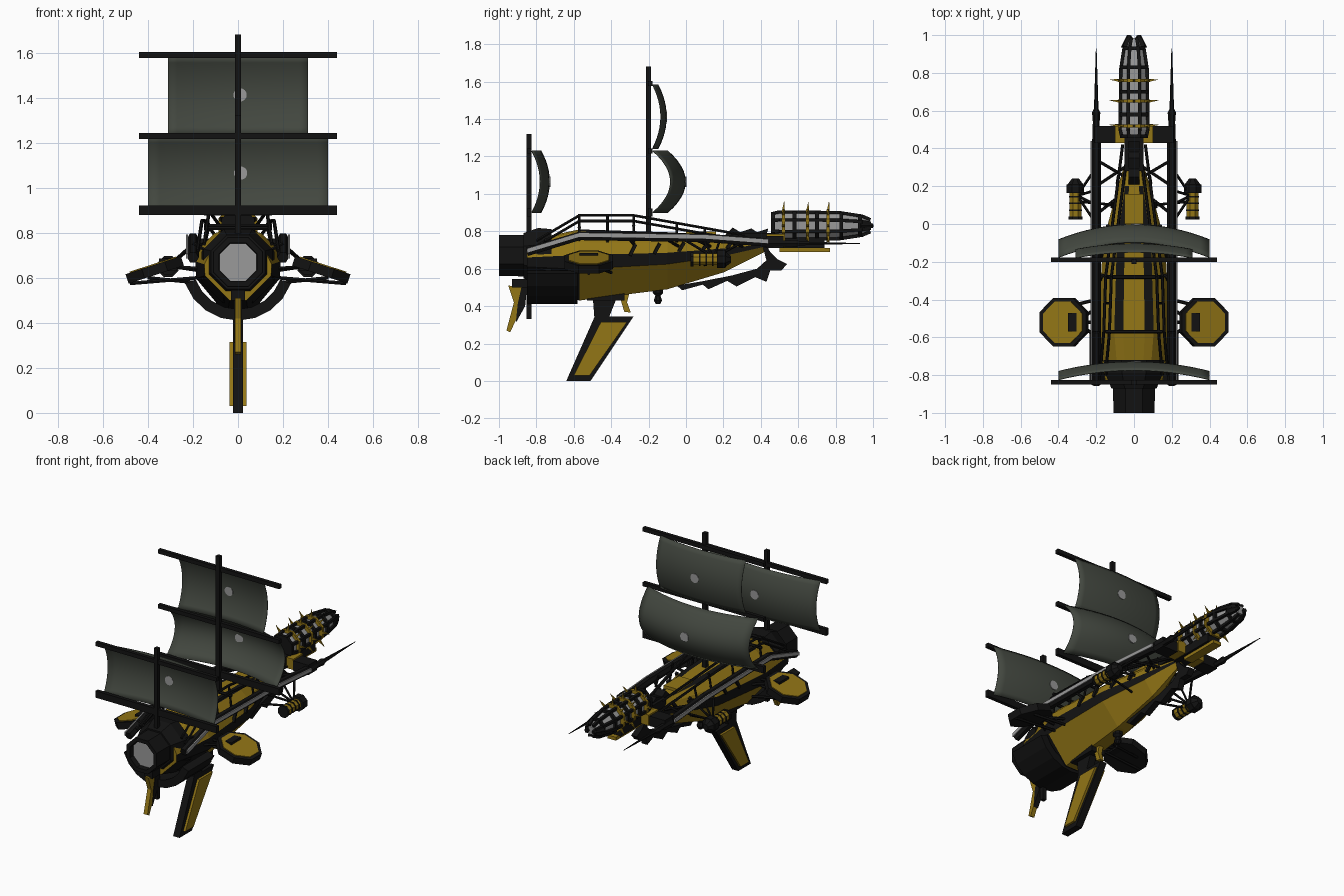
import bpy, bmesh, math
from mathutils import Vector, Matrix

if "Cube" in bpy.data.objects:
    bpy.data.objects.remove(bpy.data.objects["Cube"])

def material(name, c):
    m = bpy.data.materials.new(name)
    m.diffuse_color = (*c, 1)
    m.use_nodes = True
    m.node_tree.nodes["Principled BSDF"].inputs["Base Color"].default_value = m.diffuse_color
    return m

BLACK = material("black_iron", (0.006, 0.006, 0.006))
GOLD = material("dull_gold", (0.29, 0.18, 0.008))
GREY = material("pale_grey", (0.32, 0.32, 0.32))
SAIL = material("sail_green_grey", (0.055, 0.063, 0.05))

def finish(name, bm, *mats):
    bmesh.ops.recalc_face_normals(bm, faces=bm.faces)
    me = bpy.data.meshes.new(name)
    bm.to_mesh(me)
    bm.free()
    for m in mats:
        me.materials.append(m)
    ob = bpy.data.objects.new(name, me)
    bpy.context.collection.objects.link(ob)
    return ob

def seg(bm, a, b, r1, r2=None, n=6):
    a, b = Vector(a), Vector(b)
    q = (b - a).to_track_quat('Z', 'Y').to_matrix().to_4x4()
    q = Matrix.Translation((a + b) / 2) @ q @ Matrix.Rotation(math.pi / n, 4, 'Z')
    bmesh.ops.create_cone(bm, cap_ends=True, segments=n, radius1=r1,
                          radius2=r1 if r2 is None else r2, depth=(b - a).length, matrix=q)

def tube(name, pts, r, mat, n=6):
    """Rods along a path; r is one radius or one per point."""
    rs = r if isinstance(r, (list, tuple)) else [r] * len(pts)
    bm = bmesh.new()
    for i in range(len(pts) - 1):
        seg(bm, pts[i], pts[i + 1], rs[i], rs[i + 1], n)
    return finish(name, bm, mat)

def rods(name, pairs, r, mat, n=6):
    bm = bmesh.new()
    for a, b in pairs:
        seg(bm, a, b, r, n=n)
    return finish(name, bm, mat)

def prism(name, yz, x0, x1, mat):
    bm = bmesh.new()
    f = bm.faces.new([bm.verts.new((x0, y, z)) for y, z in yz])
    ext = bmesh.ops.extrude_face_region(bm, geom=[f])
    bmesh.ops.translate(bm, vec=(x1 - x0, 0, 0),
                        verts=[v for v in ext['geom'] if isinstance(v, bmesh.types.BMVert)])
    return finish(name, bm, mat)

def box(name, x0, x1, y0, y1, z0, z1, mat):
    return prism(name, [(y0, z0), (y1, z0), (y1, z1), (y0, z1)], x0, x1, mat)

def loft(name, rings, mats, rule=lambda i, j: 0, caps=True):
    bm = bmesh.new()
    vs = [[bm.verts.new(p) for p in r] for r in rings]
    n = len(vs[0])
    for i in range(len(vs) - 1):
        for j in range(n):
            k = (j + 1) % n
            bm.faces.new((vs[i][j], vs[i][k], vs[i + 1][k], vs[i + 1][j])).material_index = rule(i, j)
    if caps:
        bm.faces.new(vs[0])
        bm.faces.new(vs[-1])
    return finish(name, bm, *mats)

def ring(y, r, zc, n=8):
    return [(r * math.cos((k + .5) * 2 * math.pi / n), y, zc + r * math.sin((k + .5) * 2 * math.pi / n))
            for k in range(n)]

# ---- hull: lofted sections with gold and black strips
def section(y, w, bot, top):
    h = top - bot
    half = [(.3, top), (.55, top - .03 * h), (.85, bot + .82 * h), (1, bot + .64 * h),
            (.98, bot + .44 * h), (.25, bot)]
    half = [(u * w, z) for u, z in half]
    return [(x, y, z) for x, z in half] + [(-x, y, z) for x, z in reversed(half)]

def hull_rule(i, j):
    if i == 0:
        return 1 if j in (3, 4, 5, 6, 7) else 0
    return 1 if j in (0, 3, 7, 10) and not (i == 3 and j in (0, 10)) else 0

loft("hull", [section(-.85, .15, .50, .75), section(-.57, .19, .43, .81), section(-.1, .165, .49, .795),
              section(.2, .085, .58, .78), section(.44, .012, .70, .75)], [GOLD, BLACK], hull_rule)

# curved armour plate beneath the stern
def arc(y):
    out = []
    for r, ks in ((.25, range(9)), (.20, range(8, -1, -1))):
        out += [(r * math.cos(a), y, .66 + r * math.sin(a))
                for a in (math.radians(-160 + 17.5 * k) for k in ks)]
    return out
loft("belly_plate", [arc(-.85), arc(-.58)], [BLACK])

# ---- engine: open octagonal nozzle, collar and pale disc
loft("engine_nozzle", [ring(-.86, .09, .67), ring(-.86, .12, .67), ring(-1, .118, .67),
                       ring(-1, .092, .67), ring(-.93, .09, .67)], [BLACK])
loft("engine_disc", [ring(-.965, .09, .67), ring(-.94, .09, .67)], [GREY])
loft("engine_collar", [ring(-.87, .13, .67), ring(-.79, .165, .665), ring(-.72, .175, .65)], [BLACK])

# ---- mirrored side parts
for s, side in ((1, "right"), (-1, "left")):
    P = lambda x, y, z: (s * x, y, z)
    path = [(-.85, .69), (-.57, .775), (.1, .765), (.44, .74)]
    tube("side_rail_" + side, [P(.2, y, z) for y, z in path], .026, BLACK)
    prism("rail_plate_" + side, [(y, z - .005) for y, z in path] + [(y, z + .018) for y, z in reversed(path)],
          s * .222, s * .23, GREY)
    # upper pipes and their posts
    top = [(.15, -.8, .75), (.13, -.57, .885), (.12, -.28, .885), (.03, .42, .76)]
    tube("upper_pipe_" + side, [P(*p) for p in top], .008, BLACK)
    tube("lower_pipe_" + side, [P(x + .03, y, z - .03) for x, y, z in top], .008, BLACK)
    rods("pipe_posts_" + side, [(P(.13, y, z), P(.15, y, .74)) for y, z in
                                ((-.57, .885), (-.42, .885), (-.28, .885), (-.05, .845), (.1, .82))], .007, BLACK)
    # deck ribs and side armour
    rods("rail_struts_" + side, [(P(.2, y, .755), P(x, y + d, .72)) for y, x, d in
         ((-.75, .14, 0), (-.3, .16, .03), (-.1, .14, .06), (.05, .1, .08), (.2, .05, .1), (.34, .03, -.1))], .008, BLACK)
    for k in range(5):
        y = -.3 + k * .13
        w = .178 - .0006 * (k * 10) - .022 * max(0, k - 1)
        rods("side_tooth_%s_%d" % (side, k), [(P(w, y, .67 + .01 * k), P(w - .005, y + .03, .73 + .005 * k))], .012, BLACK, 4)
    # tilted octagonal side wing
    c, nrm = Vector(P(.37, -.52, .635)), Vector(P(.31, 0, .95)).normalized()
    tube("wing_disc_" + side, [c - nrm * .022, c + nrm * .022], .14, BLACK, 8)
    tube("wing_panel_" + side, [c + nrm * .02, c + nrm * .027], .118, GOLD, 8)
    rods("wing_struts_" + side, [(P(.16, y, .64), P(.31, -.52, .65)) for y in (-.62, -.52, -.42)] +
         [(P(.18, -.52, .6), P(.48, -.52, .575)), (P(.2, -.4, .58), P(.4, -.45, .6))], .009, BLACK)
    box("wing_joint_" + side, s * .27, s * .35, -.57, -.47, .63, .685, BLACK)
    # lantern
    tube("lantern_body_" + side, [P(.31, .04, .65), P(.31, .18, .65)], .034, GOLD, 8)
    for k, (a, b, r) in enumerate(((.025, .04, .04), (.07, .078, .038), (.105, .113, .038), (.14, .148, .038), (.165, .21, .05))):
        tube("lantern_band_%s_%d" % (side, k), [P(.31, a, .65), P(.31, b, .65)], r, BLACK, 8)
    tube("lantern_cap_" + side, [P(.31, .21, .65), P(.31, .24, .65)], [.045, .02], BLACK, 8)
    rods("lantern_struts_" + side, [(P(.2, y, z), P(.3, .15, .66)) for y, z in
                                    ((0, .75), (.1, .74), (.18, .75), (.3, .74))] +
         [(P(.1, .1, .62), P(.3, .12, .65))], .007, BLACK)
    # lance and bow yoke
    tube("lance_" + side, [P(.2, y, .735) for y in (.42, .54, .59, .61, .93)], [.022, .018, .022, .012, .002], BLACK)
    box("yoke_arm_" + side, s * .1, s * .21, .43, .52, .71, .775, BLACK)
    # fin panel plates
    prism("fin_panel_" + side, [(-.455, .315), (-.315, .315), (-.515, .03), (-.6, .03)], s * .02, s * .038, GOLD)

rods("deck_crossbars", [((-.15, y, z), (.15, y, z)) for y, z in ((-.57, .82), (-.57, .885), (-.28, .83))], .01, BLACK)
box("yoke_centre", -.1, .1, .43, .53, .715, .785, GOLD)
box("bow_boom", -.05, .05, .28, .5, .735, .79, BLACK)
prism("bow_crest", [(.2, .77), (.25, .82), (.29, .795), (.35, .815), (.38, .795), (.44, .815), (.42, .75)], -.03, .03, BLACK)
box("deck_hatch", -.05, .05, 0, .16, .775, .80, GOLD)

# ---- keel fin, rudder, hook and hanging bulb
prism("keel_fin", [(-.5, .47), (-.36, .47), (-.41, .345), (-.28, .345), (-.51, 0), (-.64, 0), (-.49, .34)], -.023, .023, BLACK)
box("fin_root", -.05, .05, -.53, -.33, .43, .49, BLACK)
prism("rudder", [(-.95, .51), (-.86, .50), (-.87, .41), (-.94, .26), (-.96, .27), (-.92, .42)], -.014, .014, GOLD)
prism("rudder_trim", [(-.88, .5), (-.85, .5), (-.86, .4), (-.91, .31), (-.90, .41)], -.017, .017, BLACK)
prism("keel_hook", [(-.36, .48), (-.3, .48), (-.315, .42), (-.295, .365), (-.33, .37), (-.345, .42)], -.015, .015, GOLD)
tube("hanging_bulb", [(0, -.15, z) for z in (.54, .52, .47, .455, .43, .41)], [.012, .032, .03, .015, .024, .012], BLACK, 8)
box("rudder_mount", -.03, .03, -.93, -.8, .5, .545, BLACK)

# ---- spiked stem under the bow
prism("spiked_stem", [(.42, .735), (.45, .69), (.49, .65), (.54, .625), (.51, .59), (.45, .59), (.43, .53),
                      (.37, .555), (.27, .505), (.22, .535), (.12, .49), (.09, .515), (-.02, .485), (-.05, .51),
                      (.1, .535), (.25, .565), (.38, .60), (.43, .645), (.41, .72)], -.02, .02, BLACK)

# ---- bow cage: pale core, black bars and hoops, spiked gold rings
prof = [(.46, .07), (.5, .08), (.82, .076), (.94, .056), (.985, .035)]
ZC = .83
loft("cage_core", [ring(y, r - .008, ZC) for y, r in prof], [GREY])
bm = bmesh.new()
for k in range(8):
    for (ya, ra), (yb, rb) in zip(prof, prof[1:]):
        seg(bm, ring(ya, ra, ZC)[k], ring(yb, rb, ZC)[k], .012, n=4)
finish("cage_bars", bm, BLACK)
for k, (y, r) in enumerate(((.465, .08), (.58, .087), (.7, .085), (.83, .083), (.93, .065))):
    loft("cage_hoop_%d" % k, [ring(y - .01, r, ZC), ring(y + .01, r, ZC)], [BLACK])
for s in (1, -1):
    tube("cage_tip_%d" % s, [(s * .035, .93, ZC), (s * .025, 1, ZC)], [.035, .012], BLACK)
for k, y in enumerate((.52, .65, .76)):
    loft("gold_ring_%d" % k, [ring(y - .008, .093, ZC), ring(y + .008, .093, ZC)], [GOLD])
    bm = bmesh.new()
    for j in (-1, 0, 1, 2, 3, 4, 5):
        a = j * math.pi / 4
        d = Vector((math.cos(a), 0, math.sin(a)))
        seg(bm, Vector((0, y, ZC)) + d * .08, Vector((0, y + .005, ZC)) + d * .13, .01, .001, 4)
    finish("ring_spikes_%d" % k, bm, GOLD)
box("cage_cradle", -.045, .045, .42, .74, .71, .765, BLACK)
box("cradle_trim", -.03, .03, .5, .77, .69, .712, GOLD)

# ---- masts, yards and billowing sails with round emblems
box("main_mast", -.013, .013, -.213, -.187, .7, 1.68, BLACK)
box("rear_mast", -.013, .013, -.853, -.827, .33, 1.32, BLACK)
for k, (y, z) in enumerate(((-.19, 1.59), (-.19, 1.23), (-.19, .9), (-.838, 1.23), (-.838, .9))):
    h = .022 if z == .9 else .013
    box("yard_%d" % k, -.44, .44, y - .012, y + .012, z - h, z + h, BLACK)

def sail(name, hw, z0, z1, y0, bx, bz):
    bm = bmesh.new()
    nx, nz = 16, 12
    def at(u, v):
        return Vector((hw * u, y0 + bx * (1 - u * u) + bz * (1 - v * v), (z0 + z1) / 2 + v * (z1 - z0) / 2))
    g = [[bm.verts.new(at(2 * i / nx - 1, 2 * j / nz - 1)) for j in range(nz + 1)] for i in range(nx + 1)]
    for i in range(nx):
        for j in range(nz):
            bm.faces.new((g[i][j], g[i + 1][j], g[i + 1][j + 1], g[i][j + 1])).smooth = True
    ob = finish(name, bm, SAIL)
    so = ob.modifiers.new("thickness", 'SOLIDIFY')
    so.thickness, so.offset = .004, 0
    c = at(.03, 0)
    tube(name + "_emblem", [c - Vector((0, .0045, 0)), c + Vector((0, .0045, 0))], .03, GREY, 12)

sail("main_lower_sail", .4, .9, 1.23, -.178, .08, .095)
sail("main_upper_sail", .31, 1.24, 1.585, -.18, .03, .045)
sail("rear_sail", .4, .9, 1.23, -.825, .05, .045)
